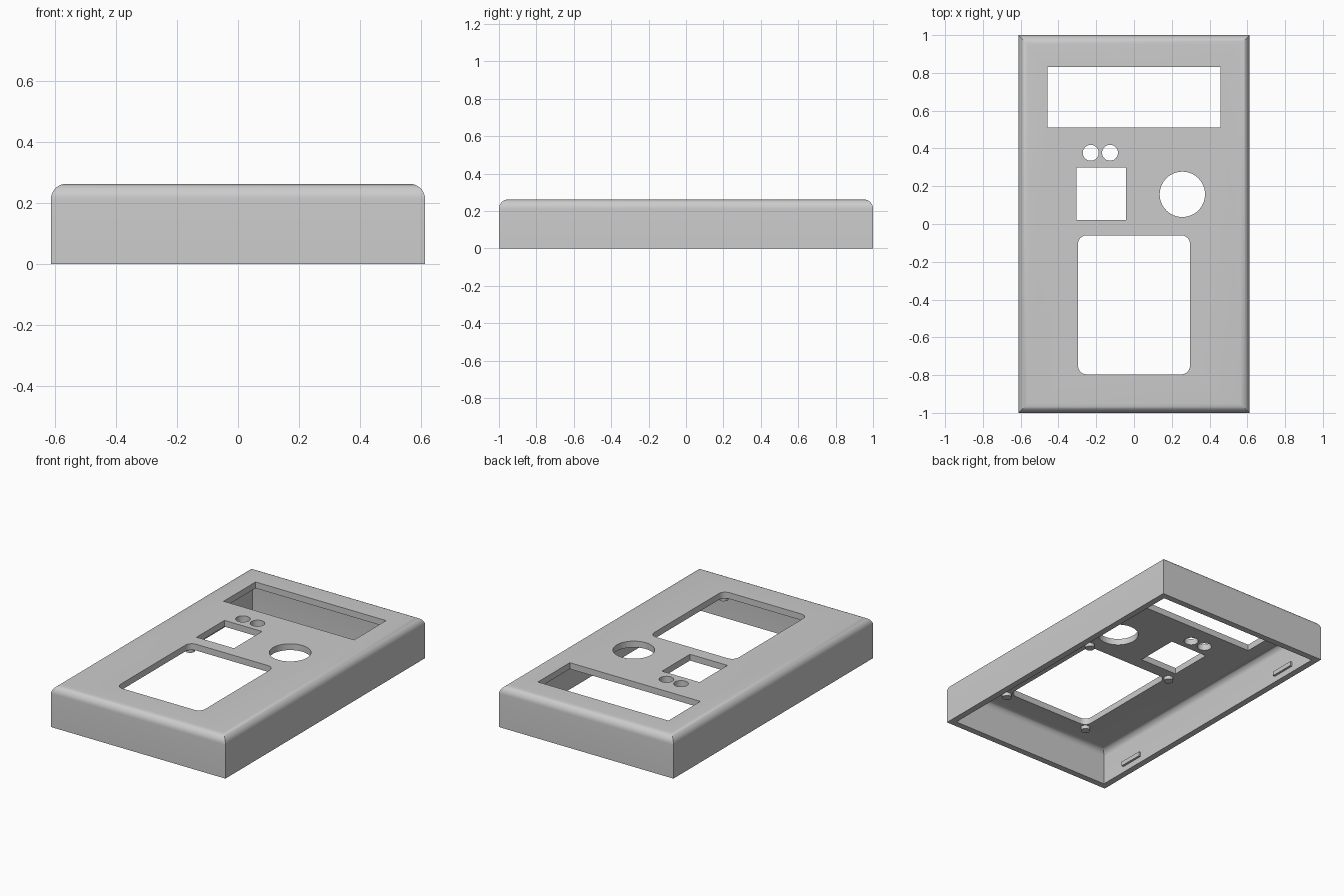
import bpy
import bmesh
from math import radians
from mathutils import Matrix

cube = bpy.data.objects.get("Cube")
if cube:
    bpy.data.objects.remove(cube, do_unlink=True)

W, L, H = 0.612, 1.0, 0.262      # half width, half length, height
WALL = 0.04
CEILING = H - WALL

grey = bpy.data.materials.new("light_grey_plastic")
grey.use_nodes = True
grey.diffuse_color = (0.6, 0.6, 0.6, 1)
grey.node_tree.nodes["Principled BSDF"].inputs["Base Color"].default_value = (0.6, 0.6, 0.6, 1)


def finish(name, bm):
    mesh = bpy.data.meshes.new(name)
    bm.to_mesh(mesh)
    bm.free()
    mesh.materials.append(grey)
    obj = bpy.data.objects.new(name, mesh)
    bpy.context.collection.objects.link(obj)
    return obj


def box(name, x, y, z, top_round=0, corner_round=0):
    """Box between (min, max) ranges, with rounded top or upright edges."""
    bm = bmesh.new()
    bmesh.ops.create_cube(bm, size=1)
    for v in bm.verts:
        v.co = [r[0] if c < 0 else r[1] for r, c in zip((x, y, z), v.co)]
    if top_round:
        edges = [e for e in bm.edges if all(v.co.z == max(u.co.z for u in bm.verts) for v in e.verts)]
    else:
        edges = [e for e in bm.edges if abs(e.verts[0].co.z - e.verts[1].co.z) > 1e-4]
    radius = top_round or corner_round
    if radius:
        bmesh.ops.bevel(bm, geom=edges, offset=radius, segments=8, profile=0.5, affect='EDGES')
    return finish(name, bm)


def cylinder(name, x, y, radius, z, sides=48):
    bm = bmesh.new()
    bmesh.ops.create_cone(bm, cap_ends=True, segments=sides, radius1=radius, radius2=radius,
                          depth=z[1] - z[0], matrix=Matrix.Translation((x, y, sum(z) / 2)))
    return finish(name, bm)


def smooth(obj):
    bpy.ops.object.select_all(action='DESELECT')
    obj.select_set(True)
    bpy.context.view_layer.objects.active = obj
    bpy.ops.object.shade_smooth_by_angle(angle=radians(30))


# Enclosure with rounded top edges
shell = box("enclosure_shell", (-W, W), (-L, L), (0, H), top_round=0.05)

# Hollow inside and panel openings
through = (0.15, 0.35)
cutters = [
    box("cavity_cutter", (-W + WALL, W - WALL), (-L + WALL, L - WALL), (-0.1, CEILING), top_round=0.04),
    box("display_cutter", (-0.458, 0.458), (0.51, 0.83), through),
    box("square_cutter", (-0.305, -0.042), (0.02, 0.3), through),
    box("keypad_cutter", (-0.296, 0.296), (-0.796, -0.06), through, corner_round=0.045),
    cylinder("dial_cutter", 0.256, 0.157, 0.12, through, 64),
    cylinder("lamp_cutter", -0.229, 0.377, 0.042, through),
    cylinder("lamp_cutter", -0.127, 0.377, 0.042, through),
]
bpy.context.view_layer.objects.active = shell
for cutter in cutters:
    cutter.hide_render = True
    cut = shell.modifiers.new(cutter.name, 'BOOLEAN')
    cut.operation = 'DIFFERENCE'
    cut.solver = 'EXACT'
    cut.object = cutter
    bpy.ops.object.modifier_apply(modifier=cut.name)
    bpy.data.objects.remove(cutter, do_unlink=True)
smooth(shell)

# Short mounting bosses around the keypad opening
for x in (-0.305, 0.305):
    for y in (-0.812, -0.044):
        smooth(cylinder("keypad_boss", x, y, 0.028, (CEILING - 0.022, CEILING + 0.005), 32))

# Snap ridges low on the long inner walls
for side in (-1, 1):
    for y in (-0.7, 0.7):
        x = sorted((side * (W - WALL - 0.014), side * (W - WALL + 0.005)))
        box("snap_ridge", x, (y - 0.08, y + 0.08), (0.038, 0.066))
